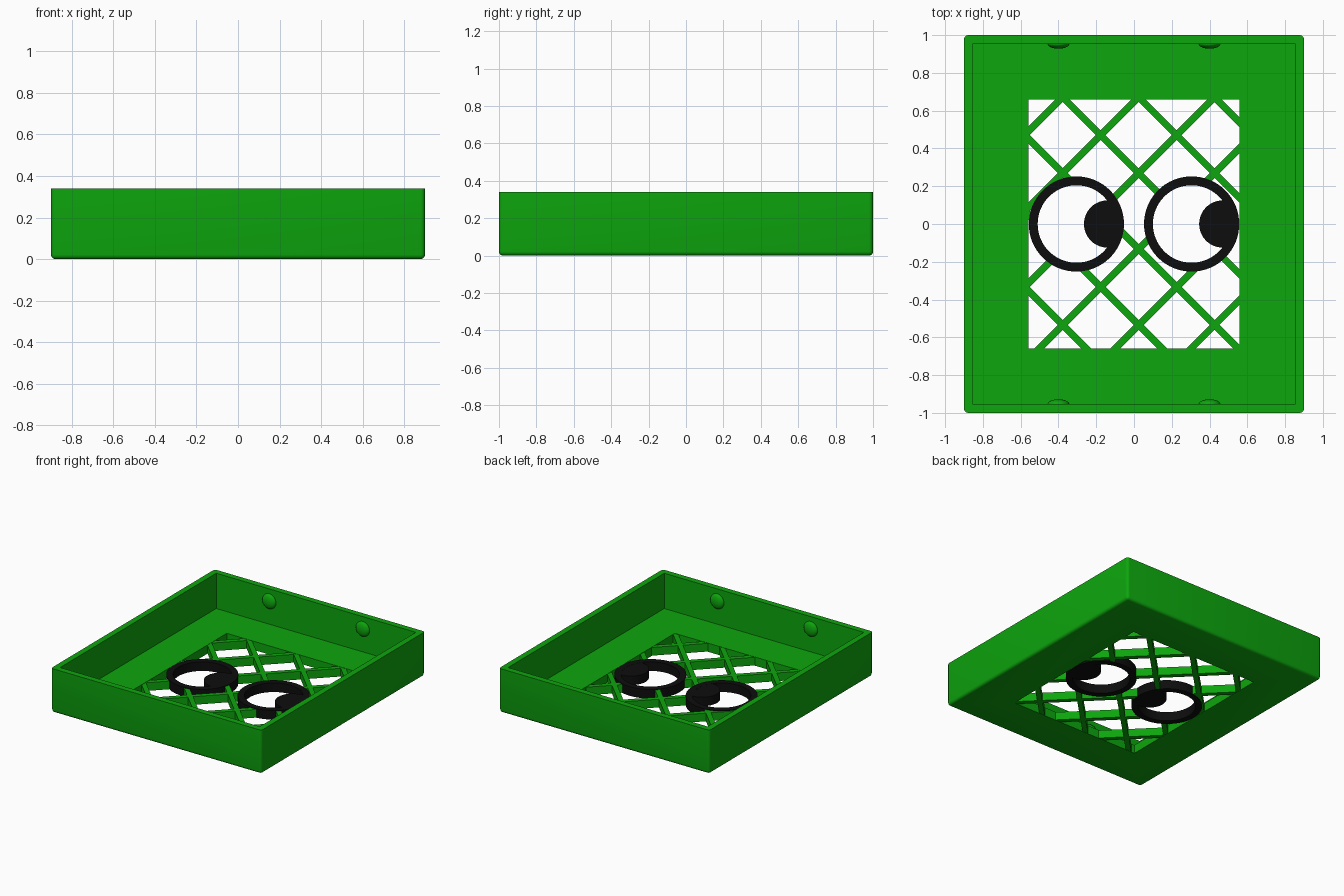
import bpy, bmesh, math

if "Cube" in bpy.data.objects:
    bpy.data.objects.remove(bpy.data.objects["Cube"])

L, W, H = 2.0, 1.8, 0.34        # tray depth, width, height
WALL, FLOOR = 0.046, 0.067
WIN_X, WIN_Y = 0.558, 0.66      # half size of the floor opening
EYE_X, EYE_R, EYE_IN = 0.305, 0.252, 0.205


def material(name, rgb):
    m = bpy.data.materials.new(name)
    m.diffuse_color = (*rgb, 1)
    m.use_nodes = True
    m.node_tree.nodes["Principled BSDF"].inputs["Base Color"].default_value = m.diffuse_color
    return m


green = material("green", (0.004, 0.38, 0.004))
black = material("black", (0.004, 0.004, 0.004))


def finish(name, bm, mat, smooth=True):
    bmesh.ops.recalc_face_normals(bm, faces=bm.faces)
    me = bpy.data.meshes.new(name)
    bm.to_mesh(me)
    bm.free()
    me.materials.append(mat)
    ob = bpy.data.objects.new(name, me)
    bpy.context.collection.objects.link(ob)
    bpy.ops.object.select_all(action='DESELECT')
    ob.select_set(True)
    bpy.context.view_layer.objects.active = ob
    if smooth:
        bpy.ops.object.shade_smooth_by_angle(angle=math.radians(30))
    return ob


def add_box(bm, lo, hi):
    vs = bmesh.ops.create_cube(bm, size=1)["verts"]
    for v in vs:
        v.co = [(lo[i] + hi[i]) / 2 + v.co[i] * (hi[i] - lo[i]) for i in range(3)]


def add_prism(bm, pts, z0, z1):
    face = bm.faces.new([bm.verts.new((x, y, z0)) for x, y in pts])
    ext = bmesh.ops.extrude_face_region(bm, geom=[face], use_keep_orig=True)
    for v in ext["geom"]:
        if isinstance(v, bmesh.types.BMVert):
            v.co.z = z1


# Tray: rounded block, hollowed out, with a rectangular opening in the floor
bm = bmesh.new()
add_box(bm, (-W / 2, -L / 2, 0), (W / 2, L / 2, H))
outer = [e for e in bm.edges if min(v.co.z for v in e.verts) < H / 2]
bmesh.ops.bevel(bm, geom=outer, offset=0.022, segments=4, profile=0.5, affect='EDGES')
tray = finish("tray", bm, green, smooth=False)
cuts = [((-W / 2 + WALL, -L / 2 + WALL, FLOOR), (W / 2 - WALL, L / 2 - WALL, 1)),
        ((-WIN_X, -WIN_Y, -0.5), (WIN_X, WIN_Y, 0.5))]
for lo, hi in cuts:
    bm = bmesh.new()
    add_box(bm, lo, hi)
    cutter = finish("cutter", bm, green, smooth=False)
    cutter.hide_render = True
    mod = tray.modifiers.new("cut", 'BOOLEAN')
    mod.operation, mod.solver, mod.object = 'DIFFERENCE', 'EXACT', cutter
    bpy.context.view_layer.objects.active = tray
    bpy.ops.object.modifier_apply(modifier=mod.name)
    bpy.data.objects.remove(cutter)
bpy.ops.object.select_all(action='DESELECT')
tray.select_set(True)
bpy.context.view_layer.objects.active = tray
bpy.ops.object.shade_smooth_by_angle(angle=math.radians(30))

# Lattice: diagonal strips across the opening, interrupted by the eyes
bm = bmesh.new()
PITCH, HALF, CUT = 0.402, 0.0185, 0.228
for sign, first in ((1, -0.108), (-1, 0.157)):
    for k in range(-4, 5):
        c = first + PITCH * k                       # line x + sign*y = c
        ex, ey = WIN_X + 0.03, WIN_Y + 0.03
        ends = sorted((sign * (c - ey), sign * (c + ey))) if sign < 0 else (c - ey, c + ey)
        if sign < 0:
            ends = (c - ey, c + ey)
        x0, x1 = max(-ex, ends[0]), min(ex, ends[1])
        if x1 - x0 < 0.1:
            continue
        spans = [(x0, x1)]
        for cx in (-EYE_X, EYE_X):
            d = (cx - c) / math.sqrt(2)
            if abs(d) >= CUT:
                continue
            mid = (cx + c) / 2                      # foot of the perpendicular
            h = math.sqrt(CUT ** 2 - d ** 2) / math.sqrt(2)
            spans = [s for a, b in spans
                     for s in ((a, min(b, mid - h)), (max(a, mid + h), b)) if s[1] - s[0] > 0.005]
        o = HALF / math.sqrt(2)
        for a, b in spans:
            ya, yb = sign * (c - a), sign * (c - b)
            add_prism(bm, [(a - o, ya - sign * o), (b - o, yb - sign * o),
                           (b + o, yb + sign * o), (a + o, ya + sign * o)], 0.002, 0.065)
finish("lattice", bm, green, smooth=False)

# Eyes: open rings, each with a round pupil on its right side
N = 64
for side, cx in (("left", -EYE_X), ("right", EYE_X)):
    bm = bmesh.new()
    loops = []
    for r, z in ((EYE_R, 0), (EYE_R, 0.07), (EYE_IN, 0.07), (EYE_IN, 0)):
        loops.append([bm.verts.new((cx + r * math.cos(i * math.tau / N),
                                    r * math.sin(i * math.tau / N), z)) for i in range(N)])
    for j in range(4):
        p, q = loops[j], loops[(j + 1) % 4]
        for i in range(N):
            n = (i + 1) % N
            bm.faces.new((p[i], p[n], q[n], q[i]))
    finish(side + "_eye_ring", bm, black)

    bm = bmesh.new()
    pts = []
    for i in range(N):
        t = i * math.tau / N
        x, y = 0.165 + 0.125 * math.cos(t), 0.125 * math.sin(t)
        f = min(1, 0.235 / math.hypot(x, y))        # keep the pupil inside the ring
        pts.append((cx + x * f, y * f))
    add_prism(bm, pts, 0.0005, 0.0695)
    finish(side + "_pupil", bm, black)

# Snap bumps: shallow domes on the inside of the front and back walls
bm = bmesh.new()
for sx in (-1, 1):
    for sy in (-1, 1):
        vs = bmesh.ops.create_uvsphere(bm, u_segments=24, v_segments=12, radius=1)["verts"]
        for v in vs:
            v.co = (sx * 0.4 + v.co.x * 0.058, sy * (L / 2 - WALL) + v.co.y * 0.026,
                    0.245 + v.co.z * 0.058)
finish("snap_bumps", bm, green)
